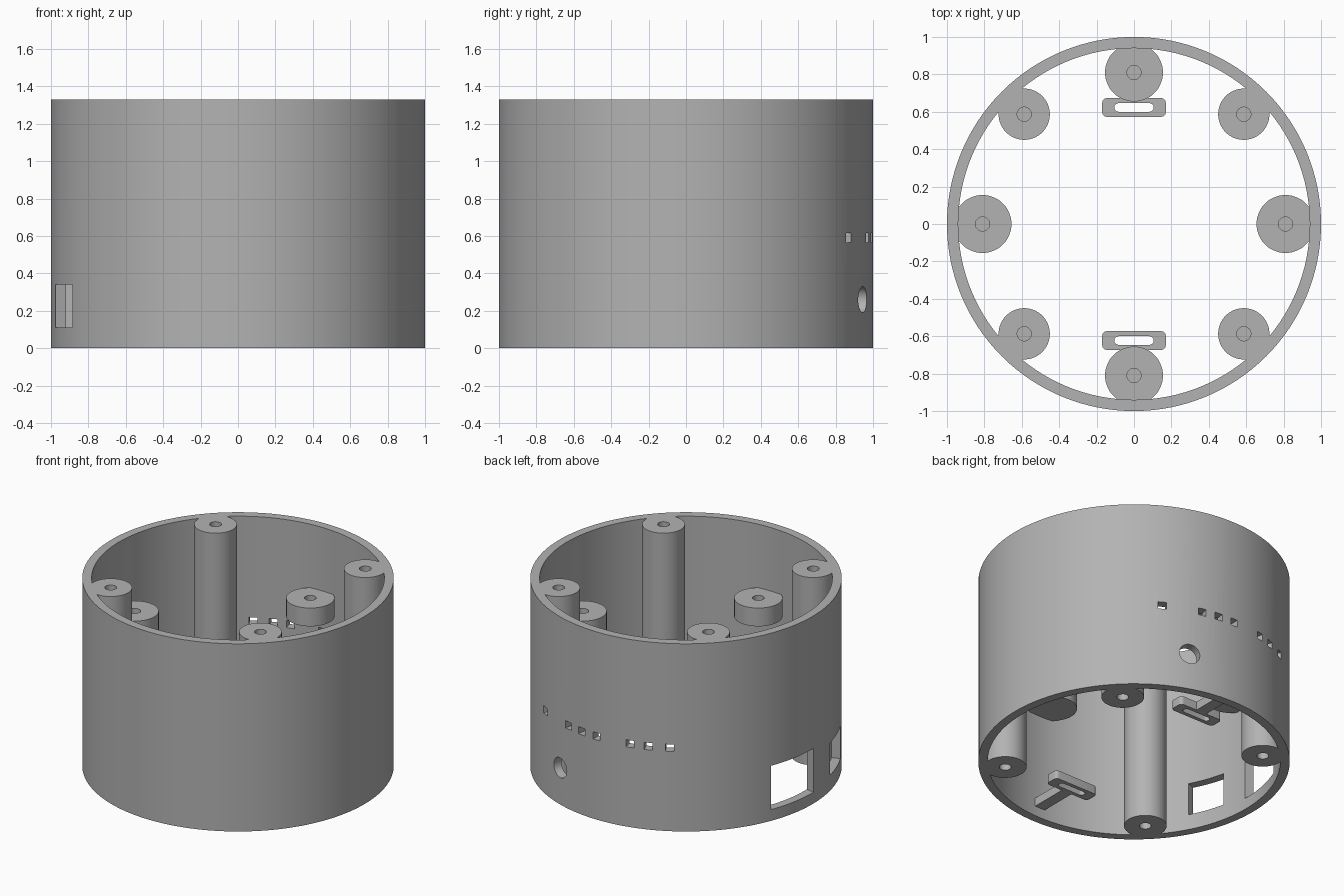
import bpy, bmesh, math
from math import cos, sin, radians, pi
from mathutils import Matrix

if "Cube" in bpy.data.objects:
    bpy.data.objects.remove(bpy.data.objects["Cube"])

HEIGHT, OUTER, INNER = 1.33, 1.0, 0.94

grey = bpy.data.materials.new("matte_grey")
grey.use_nodes = True
grey.diffuse_color = (0.45, 0.45, 0.45, 1)
grey.node_tree.nodes["Principled BSDF"].inputs["Base Color"].default_value = grey.diffuse_color


def arc(radius, x=0, y=0, start=0, sweep=360, steps=48):
    """Points along an arc; a full circle leaves out the repeated end point."""
    count = steps if sweep == 360 else steps + 1
    angles = [radians(start + sweep * i / steps) for i in range(count)]
    return [(x + radius * cos(a), y + radius * sin(a)) for a in angles]


def rounded_rect(half_x, half_y, radius, cy):
    points = []
    for i, (sx, sy) in enumerate([(1, 1), (-1, 1), (-1, -1), (1, -1)]):
        points += arc(radius, sx * (half_x - radius), cy + sy * (half_y - radius), i * 90, 90, 6)
    return points


def prism(name, outline, z0, z1, matrix=Matrix()):
    """Extrude a flat outline upward, then place it."""
    bm = bmesh.new()
    base = bm.faces.new([bm.verts.new((x, y, z0)) for x, y in outline])
    top = bmesh.ops.extrude_face_region(bm, geom=[base])["geom"]
    verts = [v for v in top if isinstance(v, bmesh.types.BMVert)]
    bmesh.ops.translate(bm, verts=verts, vec=(0, 0, z1 - z0))
    bmesh.ops.recalc_face_normals(bm, faces=bm.faces)
    bm.transform(matrix)
    mesh = bpy.data.meshes.new(name)
    bm.to_mesh(mesh)
    bm.free()
    mesh.materials.append(grey)
    obj = bpy.data.objects.new(name, mesh)
    bpy.context.collection.objects.link(obj)
    return obj


def finish(obj, cutters=()):
    """Subtract the cutters, then smooth the curved faces."""
    bpy.ops.object.select_all(action="DESELECT")
    bpy.context.view_layer.objects.active = obj
    obj.select_set(True)
    for cutter in cutters:
        mod = obj.modifiers.new("cut", "BOOLEAN")
        mod.operation, mod.solver, mod.object = "DIFFERENCE", "EXACT", cutter
        bpy.ops.object.modifier_apply(modifier=mod.name)
        bpy.data.objects.remove(cutter)
    bpy.ops.object.shade_smooth_by_angle(angle=radians(30))


def turn(degrees):
    return Matrix.Rotation(radians(degrees), 4, "Z")


def wall_window(angle, width, z0, z1):
    w = width / 2
    return prism("cutter", [(0.8, -w), (1.2, -w), (1.2, w), (0.8, w)], z0, z1, turn(angle))


# Round wall with bore, vent row, cable hole and two windows
wall = prism("wall", arc(OUTER, steps=128), 0, HEIGHT)
cutters = [prism("cutter", arc(INNER, steps=128), -0.1, HEIGHT + 0.1)]
for angle in (60.5, 76, 83, 90, 104, 111, 119):
    cutters.append(wall_window(angle, 0.055, 0.565, 0.615))
cutters.append(wall_window(169, 0.38, 0.08, 0.39))
cutters.append(wall_window(200.2, 0.26, 0.11, 0.34))
sideways = turn(71) @ Matrix.Translation((0, 0, 0.26)) @ Matrix.Rotation(pi / 2, 4, "Y")
cutters.append(prism("cutter", arc(0.07), 0.8, 1.2, sideways))
finish(wall, cutters)

# Full-height corner posts, squared off where they join the wall
POST, R, REACH = 0.587, 0.137, 0.965
edge = POST + R
meet = math.sqrt(REACH ** 2 - edge ** 2)
post_outline = arc(R, POST, POST, 90, 270)
post_outline += [(edge, meet), (REACH * cos(pi / 4), REACH * sin(pi / 4)), (meet, edge)]
for i, side in enumerate(("back_left", "back_right", "front_right", "front_left")):
    post = prism(side + "_post", post_outline, 0, HEIGHT, turn(90 * i))
    hole = arc(0.038, POST, POST, steps=24)
    finish(post, [prism("cutter", hole, HEIGHT - 0.3, HEIGHT + 0.1, turn(90 * i)),
                  prism("cutter", hole, -0.1, 0.3, turn(90 * i))])

# Short screw bosses halfway up the wall
for i, side in enumerate(("left", "back", "right", "front")):
    boss = prism(side + "_boss", arc(0.155, 0.81), 0.75, 0.88, turn(90 * i))
    finish(boss, [prism("cutter", arc(0.038, 0.81, steps=24), 0.78, 1, turn(90 * i))])

# Slotted strap loops on stems near the bottom
for angle, side in ((0, "back"), (180, "front")):
    loop = prism(side + "_strap_loop", rounded_rect(0.17, 0.05, 0.025, 0.623), 0.07, 0.13, turn(angle))
    finish(loop, [prism("cutter", rounded_rect(0.105, 0.023, 0.022, 0.623), 0, 0.2, turn(angle))])
    stem = [(-0.04, 0.66), (0.04, 0.66), (0.04, 0.96), (-0.04, 0.96)]
    finish(prism(side + "_loop_stem", stem, 0.07, 0.13, turn(angle)))
